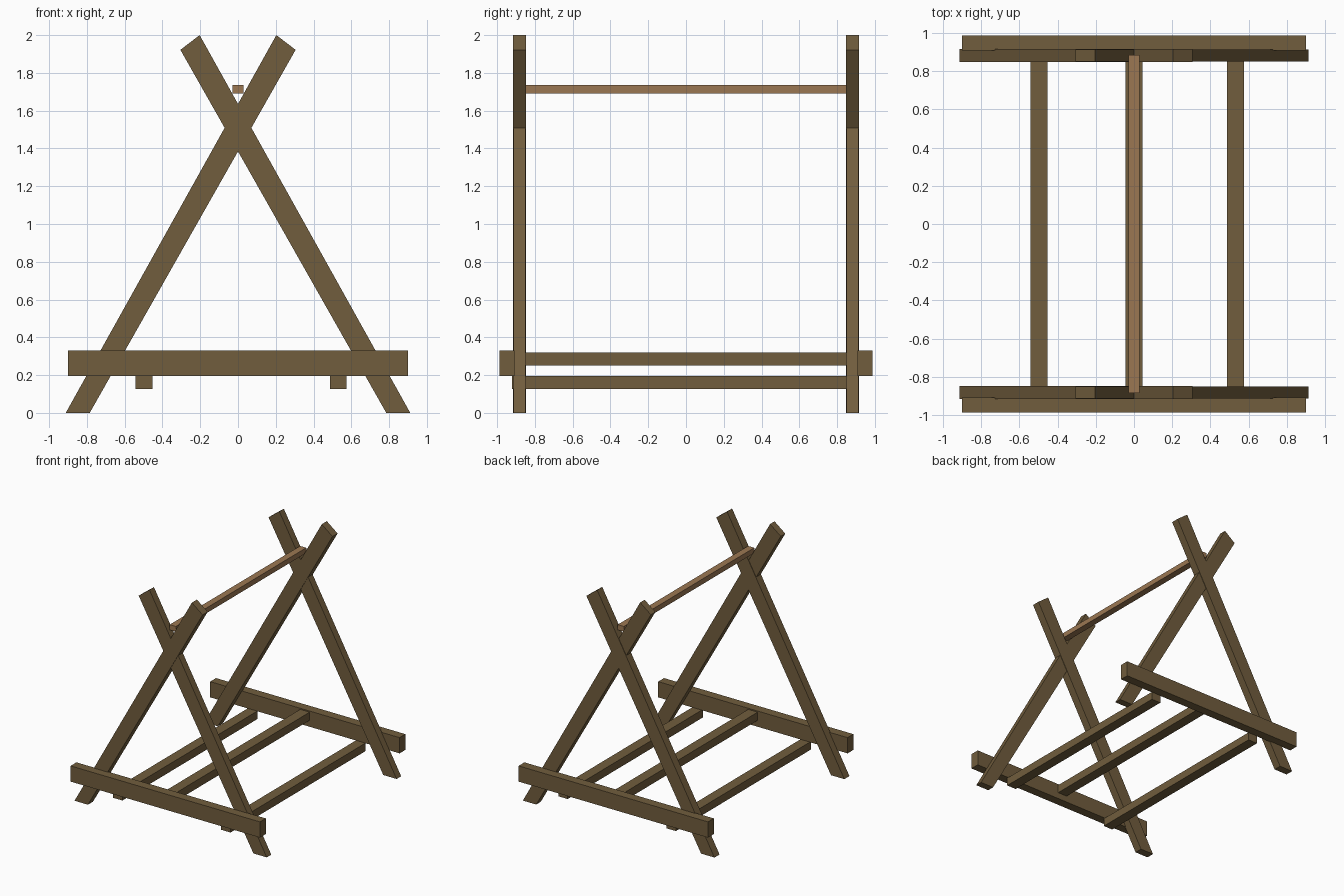
import bpy

if "Cube" in bpy.data.objects:
    bpy.data.objects.remove(bpy.data.objects["Cube"])


def material(name, colour):
    m = bpy.data.materials.new(name)
    m.diffuse_color = (*colour, 1)
    m.use_nodes = True
    m.node_tree.nodes["Principled BSDF"].inputs["Base Color"].default_value = m.diffuse_color
    return m


DARK = material("dark wood", (0.165, 0.110, 0.047))
LIGHT = material("light wood", (0.33, 0.185, 0.085))


def prism(name, outline, y0, y1, mat):
    """Extrude an x-z outline from y0 to y1."""
    n = len(outline)
    verts = [(x, y, z) for y in (y0, y1) for x, z in outline]
    faces = [tuple(range(n)), tuple(range(2 * n - 1, n - 1, -1))]
    faces += [(i, i + n, (i + 1) % n + n, (i + 1) % n) for i in range(n)]
    mesh = bpy.data.meshes.new(name)
    mesh.from_pydata(verts, [], faces)
    mesh.materials.append(mat)
    obj = bpy.data.objects.new(name, mesh)
    bpy.context.collection.objects.link(obj)
    return obj


def bar(name, x0, x1, y0, y1, z0, z1, mat):
    return prism(name, [(x0, z0), (x1, z0), (x1, z1), (x0, z1)], y0, y1, mat)


# Sloping leg outline: flat foot at the lower left, square-cut top at the right
LEG = [(-0.912, 0), (-0.785, 0), (0.305, 1.922), (0.203, 2.0)]
LEG_MIRRORED = [(-x, z) for x, z in reversed(LEG)]

for side, s in (("front", -1), ("back", 1)):
    # Crossed legs, one slightly thinner so the lap joint faces do not coincide
    y0, y1 = sorted((s * 0.847, s * 0.916))
    prism(side + "_left_leg", LEG, y0, y1, DARK)
    prism(side + "_right_leg", LEG_MIRRORED, y0 + 0.004, y1 - 0.004, DARK)
    # Horizontal beam fixed outside the legs
    y0, y1 = sorted((s * 0.908, s * 0.987))
    bar(side + "_beam", -0.9, 0.9, y0, y1, 0.195, 0.33, DARK)

# Lower bars joining the two frames
bar("left_floor_bar", -0.542, -0.453, -0.922, 0.912, 0.127, 0.196, DARK)
bar("right_floor_bar", 0.486, 0.575, -0.922, 0.912, 0.127, 0.196, DARK)
bar("middle_floor_bar", -0.045, 0.045, -0.915, 0.915, 0.25, 0.32, DARK)

# Lighter rod resting in the forks
bar("top_rod", -0.029, 0.029, -0.885, 0.885, 1.692, 1.737, LIGHT)
